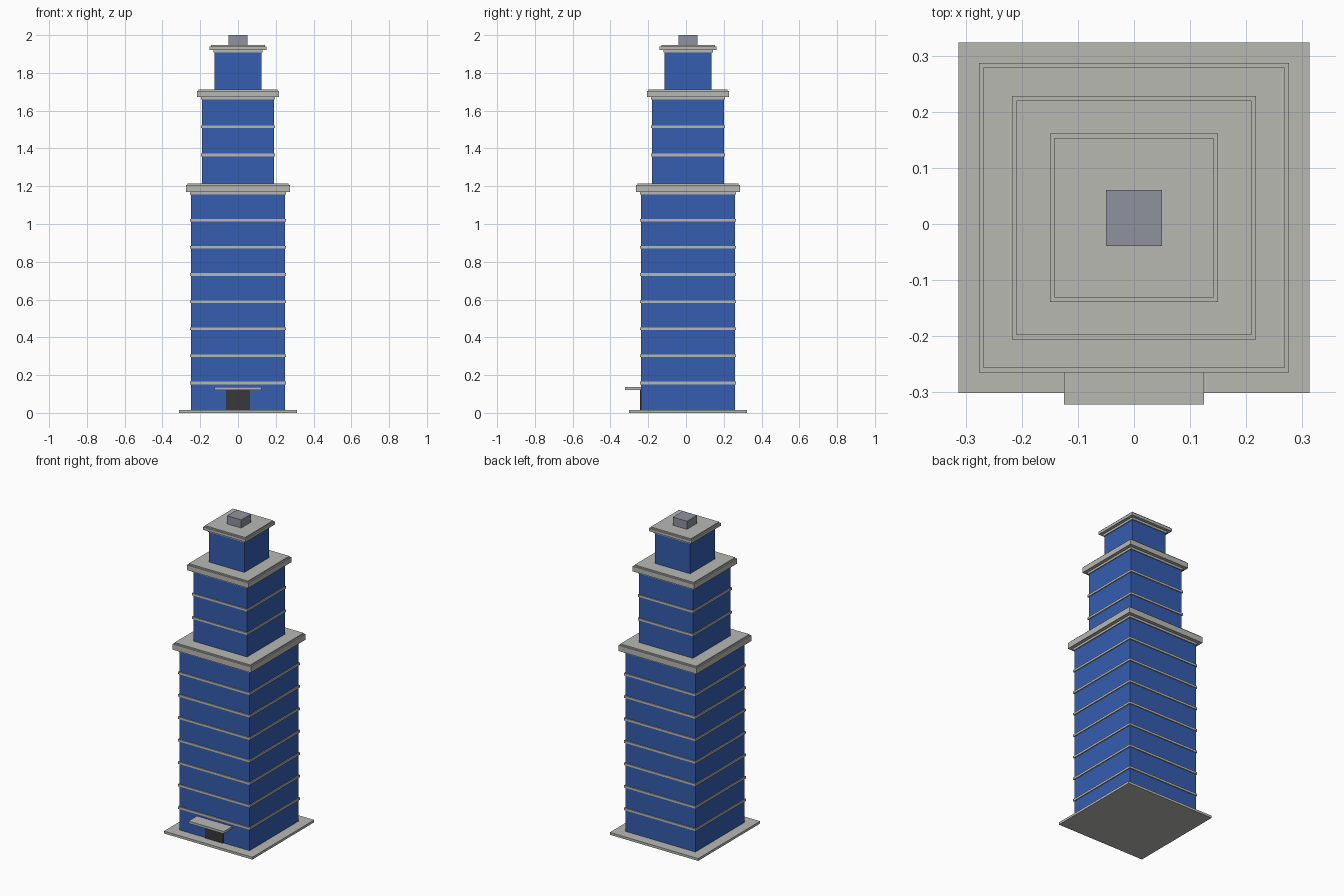
import bpy

cube = bpy.data.objects.get("Cube")
if cube:
    bpy.data.objects.remove(cube, do_unlink=True)


def material(name, r, g, b):
    m = bpy.data.materials.new(name)
    m.use_nodes = True
    m.diffuse_color = (r, g, b, 1)
    m.node_tree.nodes["Principled BSDF"].inputs["Base Color"].default_value = (r, g, b, 1)
    return m


glass = material("blue_glass", 0.035, 0.11, 0.43)
stone = material("pale_stone", 0.48, 0.48, 0.45)
metal = material("roof_metal", 0.28, 0.29, 0.34)
dark = material("dark_door", 0.04, 0.04, 0.04)

CENTRE_Y = 0.011  # the tower sits slightly back to make room for the canopy


def box(name, half_x, y0, y1, z0, z1, mat):
    bpy.ops.mesh.primitive_cube_add(size=1, location=(0, (y0 + y1) / 2, (z0 + z1) / 2))
    ob = bpy.context.object
    ob.name = name
    ob.scale = (2 * half_x, y1 - y0, z1 - z0)
    bpy.ops.object.transform_apply(location=False, rotation=False, scale=True)
    ob.data.materials.append(mat)
    return ob


def slab(name, half, z0, z1, mat):
    return box(name, half, CENTRE_Y - half, CENTRE_Y + half, z0, z1, mat)


# Ground plinth
BASE_TOP = 0.015
slab("plinth", 0.3125, 0, BASE_TOP, stone)

# Tiers: name, wall half width, bottom, cornice bottom, top, cornice half width, floors
tiers = [
    ("lower", 0.248, BASE_TOP, 1.17, 1.215, 0.276, 8),
    ("middle", 0.19, 1.215, 1.672, 1.713, 0.217, 3),
    ("upper", 0.125, 1.713, 1.922, 1.948, 0.15, 1),
]
BAND = 0.014
for name, half, z0, z1, top, cornice, floors in tiers:
    slab(name + "_tier", half, z0, z1, glass)
    # Floor bands, the last one tucked under the cornice
    step = (z1 - BAND / 2 - z0) / floors
    for i in range(1, floors + 1):
        z = z0 + step * i
        slab(f"{name}_floor_band_{i}", half + 0.006, z - BAND / 2, z + BAND / 2, stone)
    # Cornice with a slightly smaller cap
    slab(name + "_cornice", cornice, z1, top - 0.008, stone)
    slab(name + "_cornice_cap", cornice - 0.008, top - 0.008, top, stone)

# Rooftop plant box
slab("rooftop_box", 0.05, 1.948, 2.0, metal)

# Entrance
box("door", 0.0625, -0.243, -0.23, BASE_TOP, 0.122, dark)
box("canopy", 0.125, -0.322, -0.23, 0.122, 0.137, stone)
